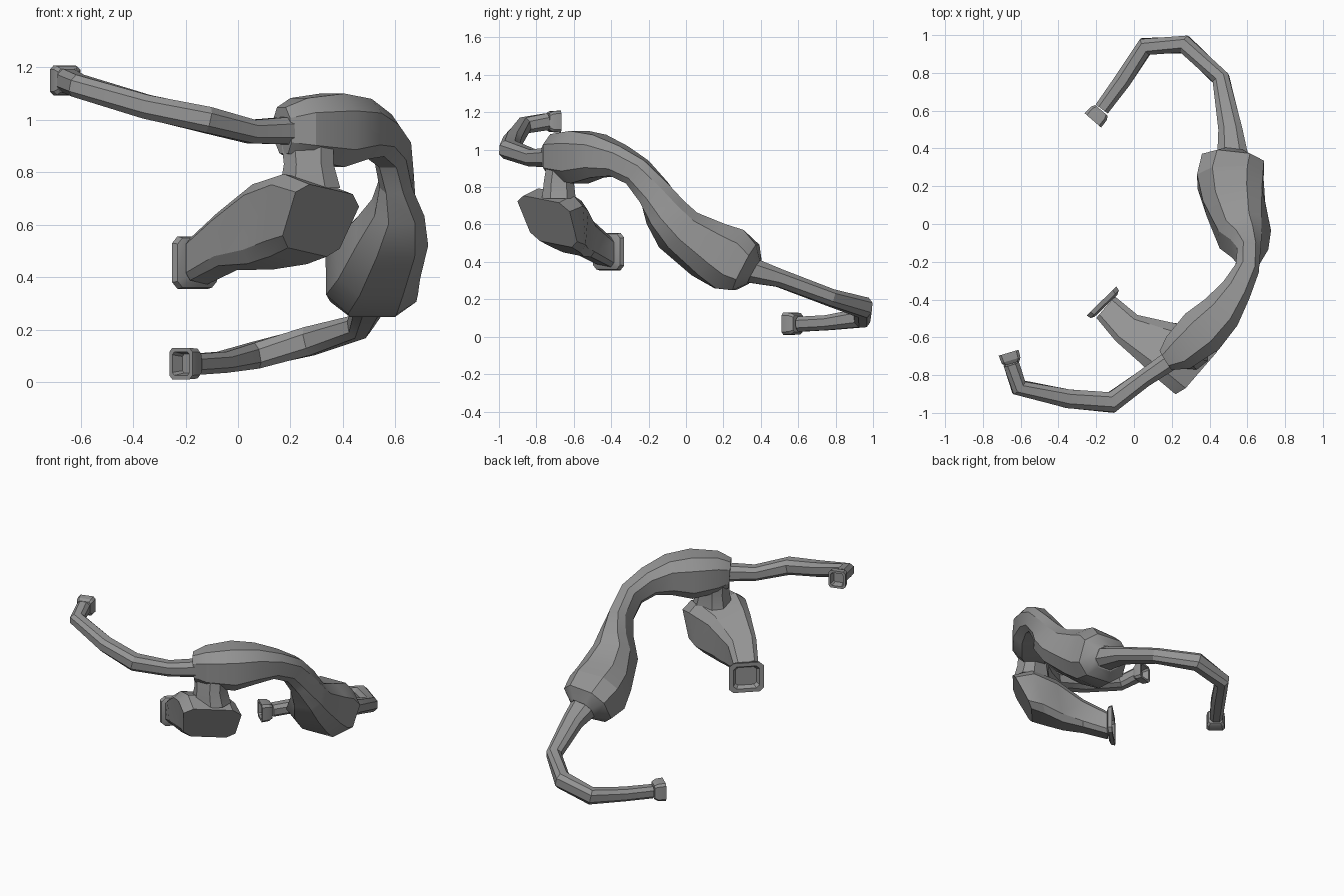
import bpy
from mathutils import Vector

old = bpy.data.objects.get("Cube")
if old:
    bpy.data.objects.remove(old, do_unlink=True)

GREY = (0.3, 0.3, 0.3, 1)
mat = bpy.data.materials.new("plain grey")
mat.use_nodes = True
mat.diffuse_color = GREY
mat.node_tree.nodes["Principled BSDF"].inputs["Base Color"].default_value = GREY


def loft(name, rings, corner=0.5, axis=None, roll=0.0):
    """Skin eight-sided rings, capped at both ends.
    Ring: x, y, z, half width, half height, optional bottom width factor, optional lean."""
    centres = [Vector(r[:3]) for r in rings]
    c = corner
    shape = [(1, c), (c, 1), (-c, 1), (-1, c), (-1, -c), (-c, -1), (c, -1), (1, -c)]
    n, verts, faces = len(shape), [], []
    for i, (centre, ring) in enumerate(zip(centres, rings)):
        if axis:
            t = Vector(axis).normalized()
        else:
            before = centre - centres[i - 1] if i else Vector()
            after = centres[i + 1] - centre if i < len(rings) - 1 else Vector()
            t = (before.normalized() + after.normalized()).normalized()
        side = t.cross(Vector((0, 0, 1)))
        side = side.normalized() if side.length > 0.1 else Vector((1, 0, 0))
        up = side.cross(t)
        bottom = ring[5] if len(ring) > 5 else 1
        lean = ring[6] if len(ring) > 6 else 0
        for u, v in shape:
            w = u * ring[3] * (bottom if v < 0 else 1)
            verts.append(centre + side * w + up * (v * ring[4] + w * roll) + t * v * lean)
    for i in range(len(rings) - 1):
        for j in range(n):
            k = (j + 1) % n
            faces.append((i * n + j, i * n + k, i * n + n + k, i * n + n + j))
    faces.append(tuple(reversed(range(n))))
    faces.append(tuple(range(len(verts) - n, len(verts))))
    mesh = bpy.data.meshes.new(name)
    mesh.from_pydata(verts, [], faces)
    mesh.materials.append(mat)
    obj = bpy.data.objects.new(name, mesh)
    bpy.context.collection.objects.link(obj)
    bpy.ops.object.select_all(action="DESELECT")
    obj.select_set(True)
    bpy.context.view_layer.objects.active = obj
    bpy.ops.object.mode_set(mode="EDIT")
    bpy.ops.mesh.select_all(action="SELECT")
    bpy.ops.mesh.normals_make_consistent(inside=False)
    bpy.ops.object.mode_set(mode="OBJECT")
    bpy.ops.object.shade_smooth_by_angle(angle=0.5)


def cuff(name, centre, axis, length, width, height):
    """Squared collar with a recessed opening."""
    a, p = Vector(axis).normalized(), Vector(centre)
    steps = [(-0.5, 0.75), (-0.2, 0.95), (0.5, 1), (0.5, 0.75), (-0.2, 0.6)]
    rings = [(*(p + a * length * s), width * f, height * f) for s, f in steps]
    loft(name, rings, 0.75, axis)


# upper hose and its collar
loft("upper_hose", [
    (0.24, -0.69, 0.96, 0.055, 0.055), (0.05, -0.82, 0.955, 0.047, 0.045),
    (-0.12, -0.945, 1.0, 0.055, 0.05), (-0.35, -0.925, 1.05, 0.05, 0.046),
    (-0.61, -0.865, 1.13, 0.045, 0.043), (-0.65, -0.74, 1.15, 0.042, 0.045)])
cuff("upper_collar", (-0.655, -0.71, 1.15), (-0.3, 1, 0), 0.06, 0.055, 0.058)

# both chambers and the bridge between them, as one continuous skin
loft("chambers", [
    (0.17, -0.72, 0.96, 0.06, 0.088), (0.235, -0.68, 0.965, 0.105, 0.118),
    (0.36, -0.57, 0.96, 0.13, 0.14), (0.46, -0.47, 0.965, 0.11, 0.115),
    (0.535, -0.36, 0.94, 0.082, 0.085), (0.59, -0.26, 0.88, 0.065, 0.08),
    (0.605, -0.17, 0.77, 0.062, 0.09), (0.605, -0.11, 0.665, 0.085, 0.11, 1.15),
    (0.575, -0.04, 0.57, 0.12, 0.125, 1.2), (0.53, 0.12, 0.465, 0.16, 0.155),
    (0.51, 0.23, 0.415, 0.175, 0.173), (0.52, 0.32, 0.37, 0.165, 0.137),
    (0.525, 0.365, 0.345, 0.085, 0.072)], corner=0.53)

# tail hose and its collar
loft("tail_hose", [
    (0.525, 0.33, 0.36, 0.085, 0.07), (0.51, 0.5, 0.313, 0.063, 0.048),
    (0.46, 0.77, 0.21, 0.046, 0.045), (0.27, 0.95, 0.155, 0.048, 0.055),
    (0.06, 0.94, 0.1, 0.048, 0.05), (-0.06, 0.76, 0.075, 0.045, 0.04),
    (-0.17, 0.61, 0.067, 0.04, 0.04)])
cuff("tail_collar", (-0.195, 0.575, 0.07), (-0.65, -0.75, 0), 0.07, 0.058, 0.06)

# hanging pouch, its neck and its mouth
loft("pouch_neck", [
    (0.265, -0.67, 0.92, 0.1, 0.075), (0.27, -0.68, 0.83, 0.095, 0.08),
    (0.275, -0.68, 0.74, 0.115, 0.09)], axis=(0, 0, -1))
loft("pouch", [
    (-0.15, -0.44, 0.46, 0.075, 0.08), (-0.04, -0.55, 0.535, 0.09, 0.1, 0.9),
    (0.1, -0.615, 0.59, 0.135, 0.15, 0.8, 0.02),
    (0.225, -0.67, 0.62, 0.18, 0.155, 0.85, 0.04),
    (0.31, -0.735, 0.615, 0.185, 0.12, 0.9, 0.06)],
    corner=0.68, axis=(0.75, -0.65, 0), roll=0.15)
cuff("pouch_mouth", (-0.16, -0.42, 0.455), (-0.7, 0.72, 0), 0.035, 0.11, 0.1)
